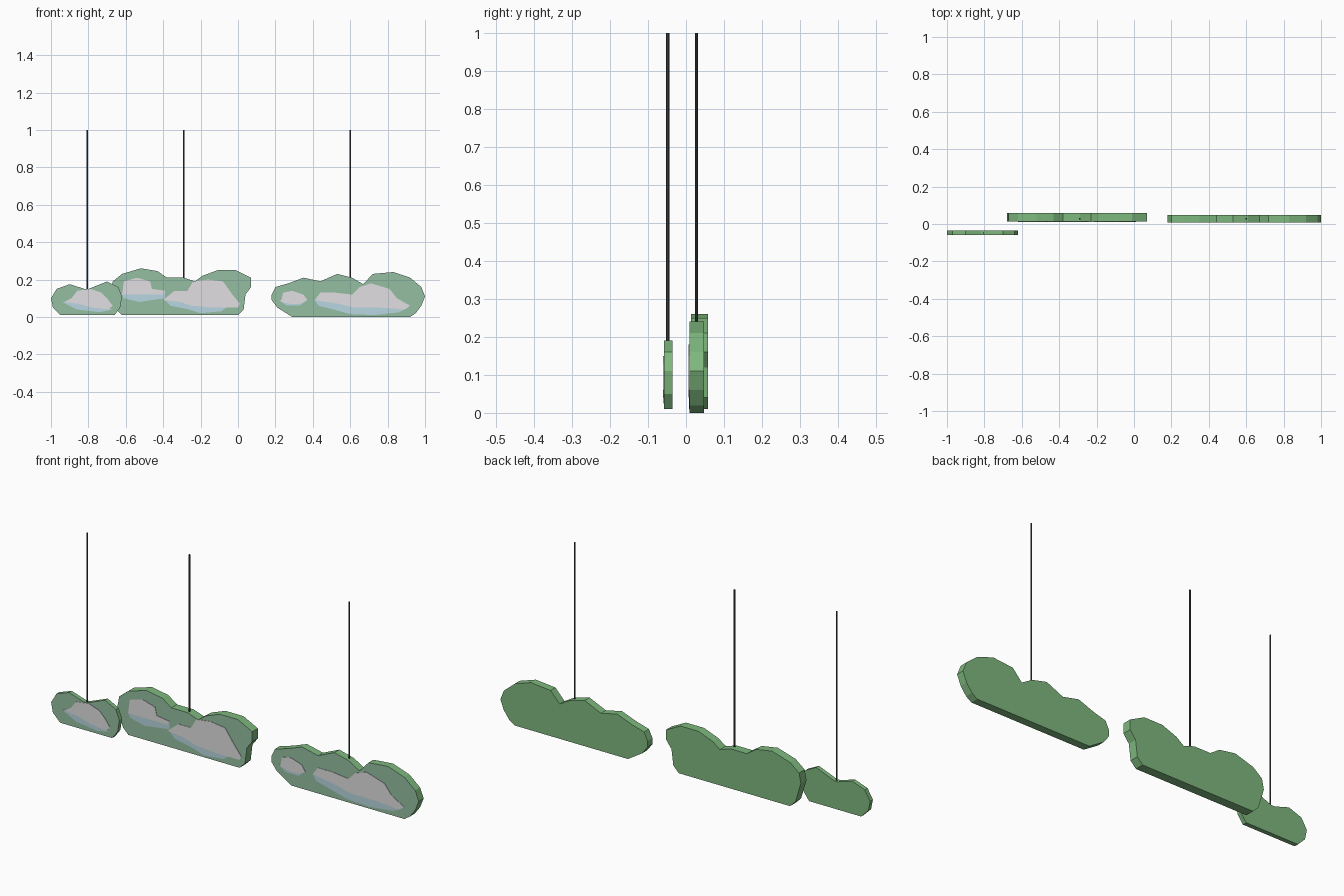
import bpy, bmesh

cube = bpy.data.objects.get("Cube")
if cube:
    bpy.data.objects.remove(cube, do_unlink=True)


def material(name, rgb):
    mat = bpy.data.materials.new(name)
    mat.use_nodes = True
    colour = (*rgb, 1)
    mat.diffuse_color = colour
    mat.node_tree.nodes["Principled BSDF"].inputs["Base Color"].default_value = colour
    return mat


edge_green = material("edge green", (0.21, 0.48, 0.21))
face_green = material("face sage green", (0.3, 0.52, 0.36))
cloud_white = material("cloud white", (0.75, 0.74, 0.76))
cloud_blue = material("cloud shade blue", (0.48, 0.67, 0.75))
cord_dark = material("cord charcoal", (0.06, 0.06, 0.06))


def slab(name, outline, front, back, materials):
    """Extrude an outline, given in hundredths, from the front to the back depth."""
    bm = bmesh.new()
    face = bm.faces.new([bm.verts.new((x / 100, front, z / 100)) for x, z in outline])
    result = bmesh.ops.extrude_face_region(bm, geom=[face], use_keep_orig=True)
    for item in result["geom"]:
        if isinstance(item, bmesh.types.BMVert):
            item.co.y = back
    bmesh.ops.recalc_face_normals(bm, faces=bm.faces)
    # The front takes the last material, everything else the first
    for f in bm.faces:
        f.material_index = len(materials) - 1 if f.normal.y < -0.9 else 0
    mesh = bpy.data.meshes.new(name)
    bm.to_mesh(mesh)
    bm.free()
    for mat in materials:
        mesh.materials.append(mat)
    obj = bpy.data.objects.new(name, mesh)
    bpy.context.collection.objects.link(obj)
    return obj


def painted_cloud(name, front, white, blue):
    """Blue underside with the white puff laid over it."""
    slab(name + "_shade", blue, front - 0.001, front, [cloud_blue])
    slab(name + "_puff", white, front - 0.002, front, [cloud_white])


def cord(name, x, y, bottom):
    top = 1.0
    bpy.ops.mesh.primitive_cylinder_add(vertices=8, radius=0.004, depth=top - bottom,
                                        location=(x, y, (top + bottom) / 2))
    obj = bpy.context.object
    obj.name = name
    obj.data.materials.append(cord_dark)
    bpy.ops.object.shade_smooth_by_angle()


# Board silhouettes
small_outline = [(-100, 10), (-97, 15), (-90, 17.5), (-82, 15), (-80, 15), (-70, 19),
                 (-64, 16), (-62, 11), (-63, 5), (-66, 1), (-95, 1), (-99, 5)]
middle_outline = [(-68, 14), (-67, 19), (-62, 23), (-52, 26), (-43, 24.5), (-38, 21),
                  (-29, 21), (-23, 19), (-19, 22), (-11, 25), (-1, 25), (7, 21),
                  (7, 16), (4, 12), (3, 4), (0, 1), (-62, 1), (-65, 4)]
large_outline = [(18, 12), (20, 16), (27, 18), (35, 21), (44, 19), (53, 23), (61, 21),
                 (67, 17.5), (72, 23), (83, 24), (92, 21), (98, 16), (100, 11), (98, 6),
                 (95, 2), (92, 0), (29, 0), (21, 5), (18, 9)]

# Small board, furthest forward
front = -0.058
slab("small_board", small_outline, front, -0.036, [edge_green, face_green])
painted_cloud("small_cloud", front,
              [(-93, 8), (-89, 10), (-86, 14), (-79, 15), (-73, 13), (-70, 10),
               (-67, 6), (-69, 4), (-78, 5), (-85, 7)],
              [(-94, 8), (-85, 8), (-78, 6), (-67, 4), (-74, 2.5), (-86, 4)])
cord("small_cord", -0.805, -0.048, 0.14)

# Middle board with two painted clouds
front = 0.013
slab("middle_board", middle_outline, front, 0.058, [edge_green, face_green])
painted_cloud("middle_upper_cloud", front,
              [(-62, 12), (-61, 19), (-54, 21), (-47, 19), (-46, 15), (-39, 14),
               (-40, 12), (-53, 12)],
              [(-62, 12), (-50, 14), (-39, 14), (-39, 10), (-53, 8), (-61, 10)])
painted_cloud("middle_lower_cloud", front,
              [(-40, 9), (-34, 14), (-27, 14), (-24, 19), (-16, 20), (-8, 19),
               (-3, 12), (1, 7), (0, 5), (-13, 5), (-25, 6), (-31, 8)],
              [(-39, 9), (-25, 8), (-5, 6), (-9, 3), (-20, 2), (-26, 4), (-36, 6)])
cord("middle_cord", -0.29, 0.028, 0.2)

# Large board with two painted clouds
front = 0.009
slab("large_board", large_outline, front, 0.048, [edge_green, face_green])
painted_cloud("large_left_cloud", front,
              [(23, 8), (24, 13), (29, 14), (35, 12), (37, 9), (33, 7), (28, 7)],
              [(22, 9), (37, 9), (33, 6), (26, 6)])
painted_cloud("large_right_cloud", front,
              [(41, 9), (44, 13), (52, 13), (61, 12), (65, 16), (71, 18), (81, 15),
               (85, 10), (92, 6), (89, 4), (76, 5), (62, 5), (54, 7)],
              [(41, 9), (54, 9), (62, 6), (91, 5), (86, 2.5), (73, 1), (60, 1.5),
               (51, 4), (43, 6)])
cord("large_cord", 0.6, 0.028, 0.2)
